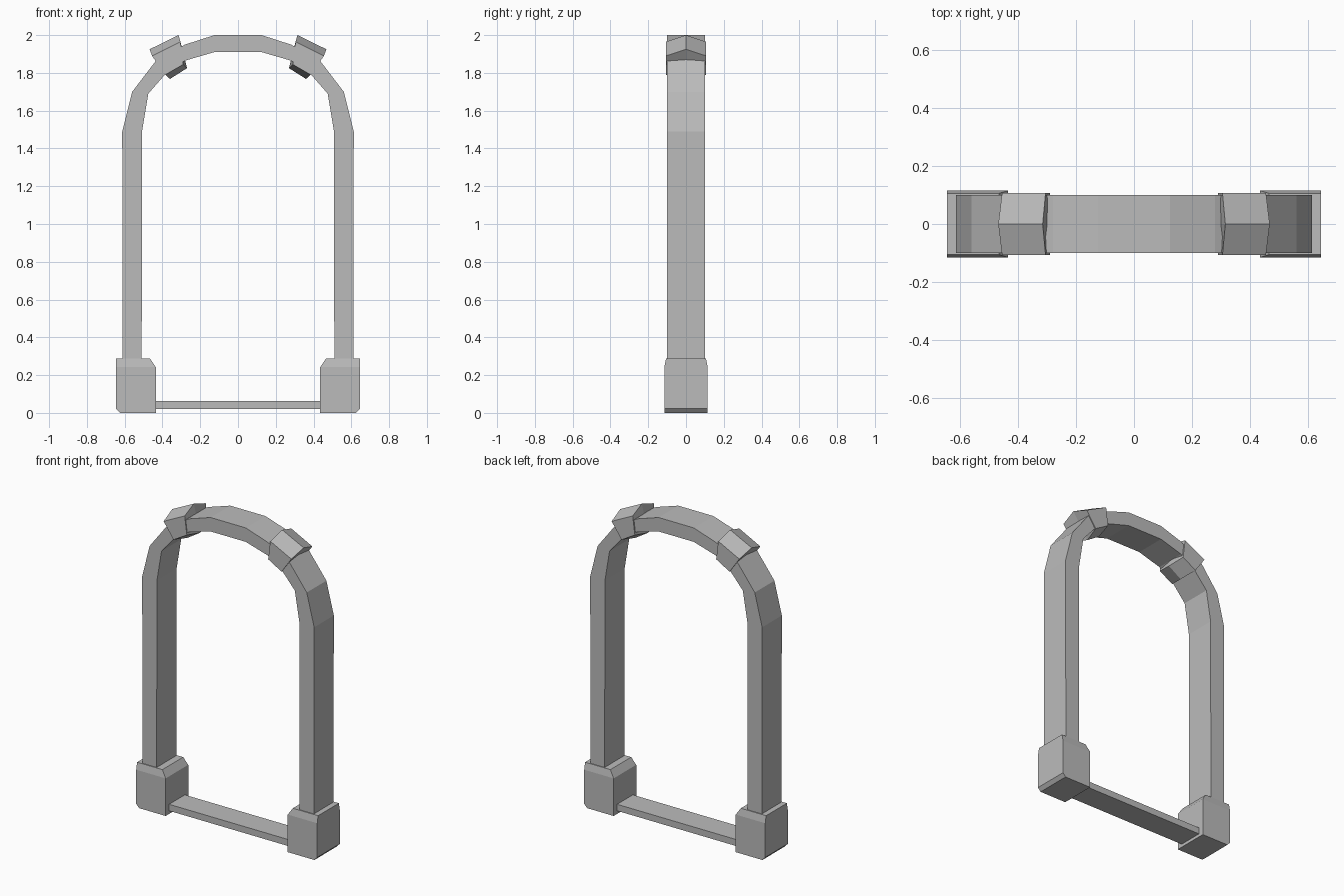
import bpy
import bmesh

cube = bpy.data.objects.get("Cube")
if cube:
    bpy.data.objects.remove(cube, do_unlink=True)

stone = bpy.data.materials.new("grey stone")
stone.use_nodes = True
GREY = (0.5, 0.5, 0.5, 1)
stone.diffuse_color = GREY
stone.node_tree.nodes["Principled BSDF"].inputs["Base Color"].default_value = GREY


def loft(name, sections, closed_ends=True):
    """Join equal-length rings of 3D points into a solid."""
    bm = bmesh.new()
    rings = [[bm.verts.new(p) for p in ring] for ring in sections]
    n = len(rings[0])
    for a, b in zip(rings, rings[1:]):
        for i in range(n):
            j = (i + 1) % n
            bm.faces.new((a[i], a[j], b[j], b[i]))
    if closed_ends:
        bm.faces.new(rings[0])
        bm.faces.new(rings[-1])
    bmesh.ops.recalc_face_normals(bm, faces=bm.faces)
    mesh = bpy.data.meshes.new(name)
    bm.to_mesh(mesh)
    bm.free()
    mesh.materials.append(stone)
    obj = bpy.data.objects.new(name, mesh)
    bpy.context.collection.objects.link(obj)
    return obj


def slab(profile, y):
    return [(x, y, z) for x, z in profile]


# Arch: a rectangular section swept up one post, over the top and down the other
outer = [(0.61, 0.2), (0.613, 1.49), (0.56, 1.70), (0.43, 1.87), (0.28, 1.95), (0.125, 2.0)]
inner = [(0.51, 0.2), (0.508, 1.49), (0.475, 1.69), (0.37, 1.81), (0.28, 1.865), (0.125, 1.91)]
half = list(zip(outer, inner))
path = half + [((-o[0], o[1]), (-i[0], i[1])) for o, i in reversed(half)]
D = 0.1
loft("arch", [[(o[0], -D, o[1]), (o[0], D, o[1]), (i[0], D, i[1]), (i[0], -D, i[1])]
              for o, i in path])

# Wedge blocks with ridged top and bottom, and feet with bevelled tops
edge = [(0.305, 1.965), (0.455, 1.89), (0.385, 1.79), (0.29, 1.845)]
ridge = [(0.315, 2.0), (0.468, 1.925), (0.36, 1.768), (0.27, 1.825)]
foot = [(0.435, 0), (0.625, 0), (0.645, 0.022), (0.645, 0.242), (0.645, 0.287),
        (0.465, 0.287), (0.435, 0.242)]

for side, s in (("left", 1), ("right", -1)):
    def flip(profile):
        return [(s * x, z) for x, z in profile]
    loft(side + "_wedge_block",
         [slab(flip(edge), -0.107), slab(flip(ridge), 0), slab(flip(edge), 0.107)])
    block = loft(side + "_foot", [slab(flip(foot), -0.115), slab(flip(foot), 0.115)])
    for v in block.data.vertices:
        if v.co.z > 0.28:
            v.co.y *= 0.92
    # Keep the sloped front and back as flat faces
    bm = bmesh.new()
    bm.from_mesh(block.data)
    bmesh.ops.connect_verts_nonplanar(bm, angle_limit=0.05, faces=bm.faces)
    bm.to_mesh(block.data)
    bm.free()

# Sill bar between the feet
sill = [(-0.45, 0.02), (0.45, 0.02), (0.45, 0.062), (-0.45, 0.062)]
loft("sill", [slab(sill, -0.08), slab(sill, 0.08)])
